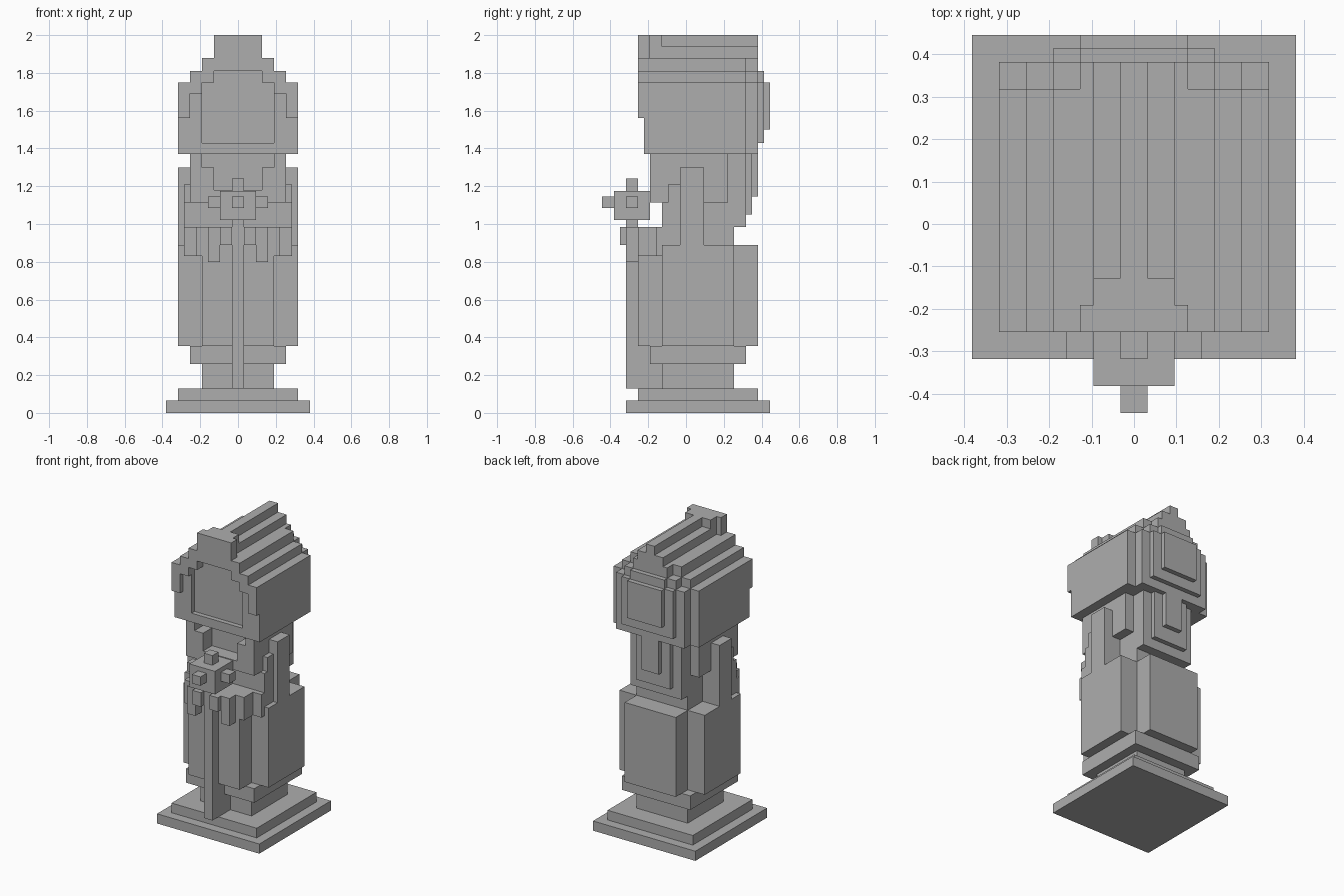
import bpy
import bmesh
from mathutils import Vector

cube = bpy.data.objects.get("Cube")
if cube:
    bpy.data.objects.remove(cube, do_unlink=True)

stone = bpy.data.materials.new("grey_stone")
stone.use_nodes = True
colour = (0.42, 0.42, 0.42, 1)
stone.diffuse_color = colour
stone.node_tree.nodes["Principled BSDF"].inputs["Base Color"].default_value = colour

U = 0.0635  # block size


def part(name, *boxes):
    """Boxes as (x0, x1, y0, y1, z0, z1): x and y in blocks, z in units."""
    bm = bmesh.new()
    for x0, x1, y0, y1, z0, z1 in boxes:
        lo, hi = Vector((x0 * U, y0 * U, z0)), Vector((x1 * U, y1 * U, z1))
        for v in bmesh.ops.create_cube(bm, size=1)["verts"]:
            v.co = Vector([a + (b - a) * (c + 0.5) for a, b, c in zip(lo, hi, v.co)])
    mesh = bpy.data.meshes.new(name)
    bm.to_mesh(mesh)
    bm.free()
    mesh.materials.append(stone)
    obj = bpy.data.objects.new(name, mesh)
    bpy.context.collection.objects.link(obj)
    return obj


def mid(w, *rest):
    """Box centred on x with half width w."""
    return (-w, w) + rest


def pair(name, *boxes):
    """Boxes on the left side, mirrored to the right."""
    obj = part(name, *boxes)
    obj.modifiers.new("mirror", "MIRROR").use_axis[0] = True
    return obj


# Plinth
part("plinth", mid(6, -5, 7, 0, 0.065), mid(5, -4, 6, 0.065, 0.13))

# Feet, hem and robe
part("feet", mid(3, -2, 4, 0.13, 0.26))
part("hem", mid(4, -3, 5, 0.26, 0.355))
part("robe", mid(5, -2, 4, 0.355, 0.89))
part("robe_back", mid(3, 4, 6, 0.355, 0.89))
part("robe_front", mid(3, -4, -2, 0.355, 0.985))

# Torso with neckline
part("torso", mid(3, -2, 4, 0.89, 1.18))
part("neck", mid(3, -1.5, 4, 1.18, 1.37))
part("collar", mid(2, -3, -1.5, 1.115, 1.18))
pair("collar_side", (2, 3, -3, -1.5, 1.115, 1.30))

# Hair at the sides and layered down the back
pair("side_hair", (3, 4, -3, 3.5, 1.115, 1.37))
part("back_hair", mid(3, 4, 5, 0.985, 1.37),
     mid(2, 5, 5.5, 1.05, 1.37), mid(1, 5.5, 6, 1.145, 1.37))

# Arms, sleeves and hands
pair("upper_arm", (3, 5, -0.5, 1.5, 0.89, 1.30))
pair("forearm", (3, 4.5, -1.5, -0.5, 0.89, 1.21),
     (3, 4.5, -2, -1.5, 0.83, 1.115))
pair("sleeve", (3.5, 4.5, -2.5, -2, 0.83, 0.985),
     (2.5, 3.5, -4, -2, 0.83, 0.985))
pair("hand", (1.5, 2.5, -5, -4, 0.80, 0.985),
     (0.5, 1.5, -5.5, -4, 0.89, 0.985))

# Staff and its studded head
part("staff", mid(0.5, -5, -2, 0.13, 0.355), mid(0.5, -5, -4, 0.355, 1.02))
part("staff_head", mid(1.5, -6, -3, 1.02, 1.175))
part("staff_studs", mid(0.5, -5, -4, 1.175, 1.24),
     mid(2.5, -5, -4, 1.085, 1.145), mid(0.5, -7, -6, 1.085, 1.145))

# Hood core, with the recessed face
part("face", mid(3, -3, 5, 1.37, 1.75), mid(2, -3, 5, 1.75, 1.81))
part("chin_band", mid(4, -3.5, -3, 1.37, 1.43))
pair("face_frame", (3, 4, -3.5, 5, 1.37, 1.69))

# Stepped hood shell around the face
pair("hood_side", (4, 5, -3.5, 5, 1.37, 1.56), (4, 5, -4, 5, 1.56, 1.75),
     (3, 4, -4, 5, 1.69, 1.81), (2, 3, -4, 5, 1.75, 1.88))
part("hood_top", mid(2, -4, 5, 1.81, 1.88))

# Crest along the ridge
part("crest_front", mid(2, -4, -3, 1.88, 2.0), mid(1.5, -3, -2, 1.88, 2.0))
part("crest", mid(1.5, -2, 6, 1.88, 1.94), mid(0.5, -2, 6, 1.94, 2.0))

# Stacked panels on the back of the hood
part("hood_back", mid(4, 5, 6, 1.37, 1.75), mid(3, 5, 6, 1.75, 1.81),
     mid(2, 5, 6, 1.81, 1.88))
part("back_panel", mid(3, 6, 6.5, 1.43, 1.75), mid(2, 6, 6.5, 1.75, 1.81))
part("back_plate", mid(2, 6.5, 7, 1.50, 1.75))
